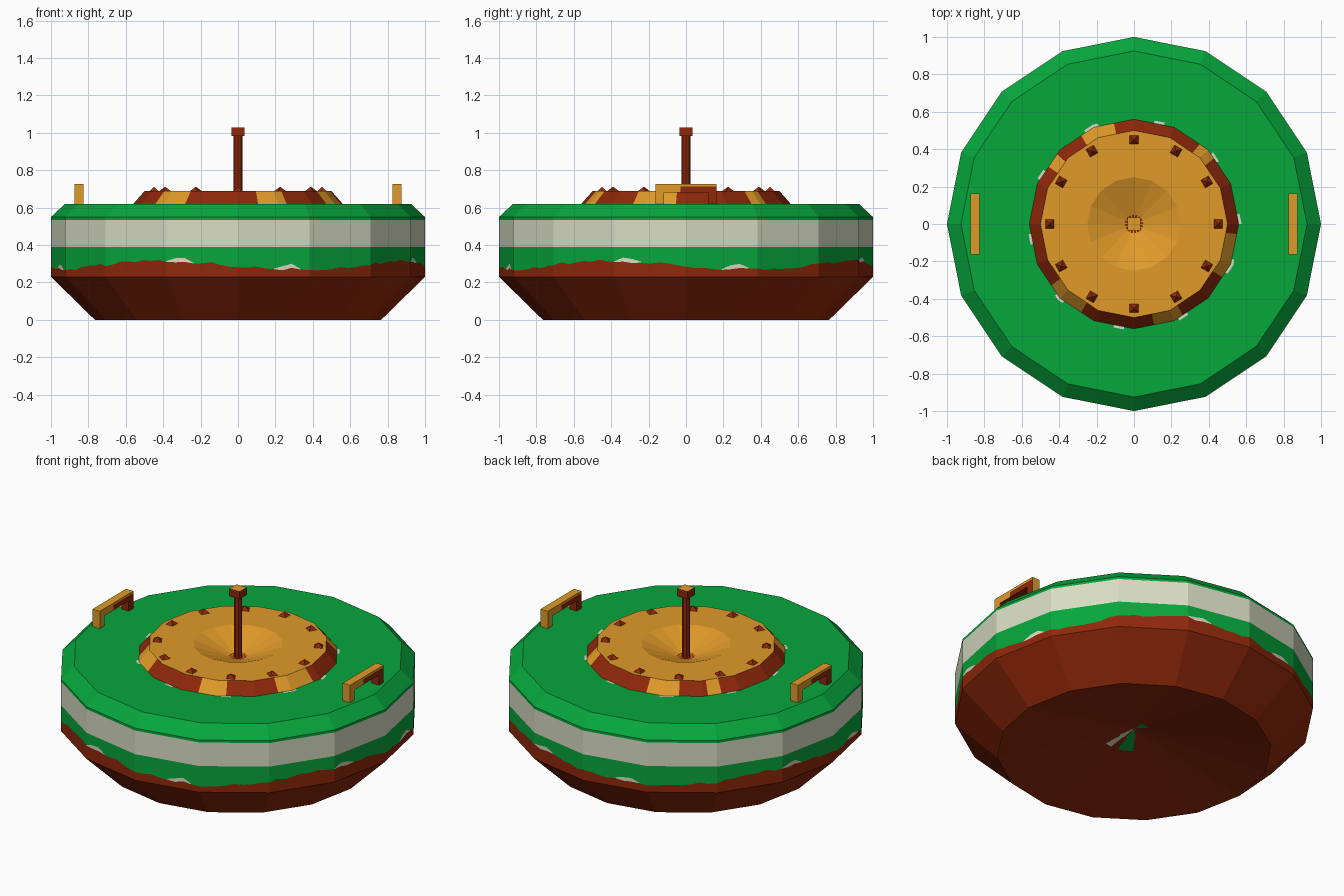
import bpy, bmesh, math, random
from mathutils import Matrix, Vector

if "Cube" in bpy.data.objects:
    bpy.data.objects.remove(bpy.data.objects["Cube"])

random.seed(4)
SIDES, SUB = 16, 8          # body polygon and paint columns per side
N = SIDES * SUB
RUST, GREEN, WHITE, ORANGE = range(4)


def material(name, col):
    m = bpy.data.materials.new(name)
    m.diffuse_color = (*col, 1)
    m.use_nodes = True
    m.node_tree.nodes["Principled BSDF"].inputs["Base Color"].default_value = m.diffuse_color
    return m


MATS = [material("rust red", (0.275, 0.021, 0.003)),
        material("paint green", (0.002, 0.385, 0.046)),
        material("off white", (0.69, 0.72, 0.55)),
        material("ochre", (0.75, 0.325, 0.022))]


def finish(name, bm):
    bmesh.ops.recalc_face_normals(bm, faces=bm.faces)
    me = bpy.data.meshes.new(name)
    bm.to_mesh(me)
    bm.free()
    for m in MATS:
        me.materials.append(m)
    ob = bpy.data.objects.new(name, me)
    bpy.context.collection.objects.link(ob)
    return ob


def poly_point(i):
    """Point i on the unit 16-gon outline."""
    s, t = divmod(i, SUB)
    a, b = (2 * math.pi * k / SIDES for k in (s, s + 1))
    t /= SUB
    return (math.cos(a) * (1 - t) + math.cos(b) * t,
            math.sin(a) * (1 - t) + math.sin(b) * t)


def azimuth(i):
    return (i + 0.5) * 360 / N


def quarter(i):
    """Column angle inside the repeating 90 degree paint pattern, -45..45."""
    return (azimuth(i) + 45) % 90 - 45


def lathe(bm, rings, paint):
    """Skin (radius, height) rings; height may be a function of the column.
    Radius 0 closes in a point. paint[k](i) colours band k."""
    prev = None
    for k, (r, z) in enumerate(rings):
        h = z if callable(z) else (lambda i, z=z: z)
        if r == 0:
            cur = [bm.verts.new((0, 0, h(0)))] * N
        else:
            cur = [bm.verts.new((r * poly_point(i)[0], r * poly_point(i)[1], h(i)))
                   for i in range(N)]
        if prev:
            for i in range(N):
                j = (i + 1) % N
                vs = list(dict.fromkeys([prev[i], prev[j], cur[j], cur[i]]))
                p = paint[k - 1]
                bm.faces.new(vs).material_index = p(i) if callable(p) else p
        prev = cur


# Body: rusty bottom, ragged waterline, white band, green deck
edge = [0.292 + 0.022 * math.cos(math.radians(4 * (i * 360 / N + 25)))
        + random.uniform(-0.008, 0.008) for i in range(N)]


def chipped(i):
    q = quarter(i)
    return 12 < q < 19 or -22 < q < -14


def chip_top(i):
    return edge[i] + (0.022 if chipped(i) and chipped((i - 1) % N) else 0.004)


def bottom_spot(i):
    a = azimuth(i)
    if 75 < a < 115 or 225 < a < 262:
        return GREEN
    return WHITE if 270 < a < 292 else RUST


def bottom_outer_spot(i):
    a = azimuth(i)
    if 232 < a < 258:
        return GREEN
    return WHITE if 272 < a < 288 else RUST


DEPTH = 0.15                # hollow under the float


def hollow(r):
    return (r, DEPTH * (1 - r / 0.765))


bm = bmesh.new()
lathe(bm,
      [hollow(0), hollow(0.09), hollow(0.19), hollow(0.765), (1, 0.23),
       (1, lambda i: edge[i]), (1, chip_top), (1, 0.39), (1, 0.535), (1, 0.55),
       (0.925, 0.62), (0.575, 0.62), (0.555, 0.62)],
      [bottom_spot, bottom_outer_spot, RUST, RUST, RUST,
       lambda i: WHITE if chipped(i) else GREEN,
       GREEN, WHITE, GREEN, GREEN, GREEN,
       lambda i: WHITE if int(azimuth(i)) % 37 < 6 else GREEN])
finish("float_body", bm)

# Lid: patchy sloped rim, flat ring and dished centre
PATCHES = ((38, 52), (100, 120), (138, 146), (216, 240), (280, 297), (330, 353))


def rim_paint(i):
    return ORANGE if any(a < azimuth(i) < b for a, b in PATCHES) else RUST


bm = bmesh.new()
lathe(bm,
      [(0.56, 0.62), (0.50, 0.688), (0.25, 0.688), (0.05, 0.612), (0, 0.60)],
      [rim_paint, ORANGE, ORANGE,
       lambda i: RUST if i % SUB < 5 else ORANGE])
finish("lid", bm)

# Bolts: ring of twelve small pyramids
bm = bmesh.new()
for k in range(12):
    a = math.tau * k / 12
    m = (Matrix.Rotation(a, 4, 'Z') @ Matrix.Translation((0.45, 0, 0.699))
         @ Matrix.Rotation(math.pi / 4, 4, 'Z'))
    bmesh.ops.create_cone(bm, cap_ends=True, segments=4, radius1=0.036,
                          radius2=0, depth=0.026, matrix=m)
finish("lid_bolts", bm)

# Mast
bm = bmesh.new()
bmesh.ops.create_cone(bm, cap_ends=True, segments=8, radius1=0.024, radius2=0.024,
                      depth=0.39, matrix=Matrix.Translation((0, 0, 0.795)))
finish("mast", bm)

# Mast cap with ochre top
bm = bmesh.new()
bmesh.ops.create_cube(bm, size=1, matrix=Matrix.Translation((0, 0, 1.005))
                      @ Matrix.Diagonal((0.07, 0.07, 0.046, 1)))
bm.normal_update()
for f in bm.faces:
    f.material_index = ORANGE if f.normal.z > 0.5 else RUST
finish("mast_cap", bm)


# Handles: U-shaped profile extruded across, rust on part of each long side
def handle(name, x):
    bm = bmesh.new()
    outline = [(-0.163, 0.615), (-0.118, 0.615), (-0.118, 0.682), (0.118, 0.682),
               (0.118, 0.615), (0.163, 0.615), (0.163, 0.727), (-0.163, 0.727)]
    face = bm.faces.new([bm.verts.new((x - 0.025, y, z)) for y, z in outline])
    out = bmesh.ops.extrude_face_region(bm, geom=[face])
    bmesh.ops.translate(bm, vec=(0.05, 0, 0),
                        verts=[v for v in out["geom"] if isinstance(v, bmesh.types.BMVert)])
    for axis, at in (('y', -0.118), ('y', 0.118), ('y', -0.03), ('y', 0.03), ('z', 0.714)):
        no = Vector((0, 1, 0)) if axis == 'y' else Vector((0, 0, 1))
        bmesh.ops.bisect_plane(bm, geom=bm.verts[:] + bm.edges[:] + bm.faces[:],
                               plane_co=no * at, plane_no=no)
    bmesh.ops.recalc_face_normals(bm, faces=bm.faces)
    for f in bm.faces:
        c, n = f.calc_center_median(), f.normal
        worn_side = abs(n.x) > 0.5 and c.y * n.x > -0.03 and c.z < 0.714
        inside = n.z < -0.5 or (abs(n.y) > 0.5 and abs(c.y) < 0.13)
        f.material_index = RUST if worn_side or inside else ORANGE
    finish(name, bm)


for side, x in (("left", -0.85), ("right", 0.85)):
    handle(side + "_handle", x)
